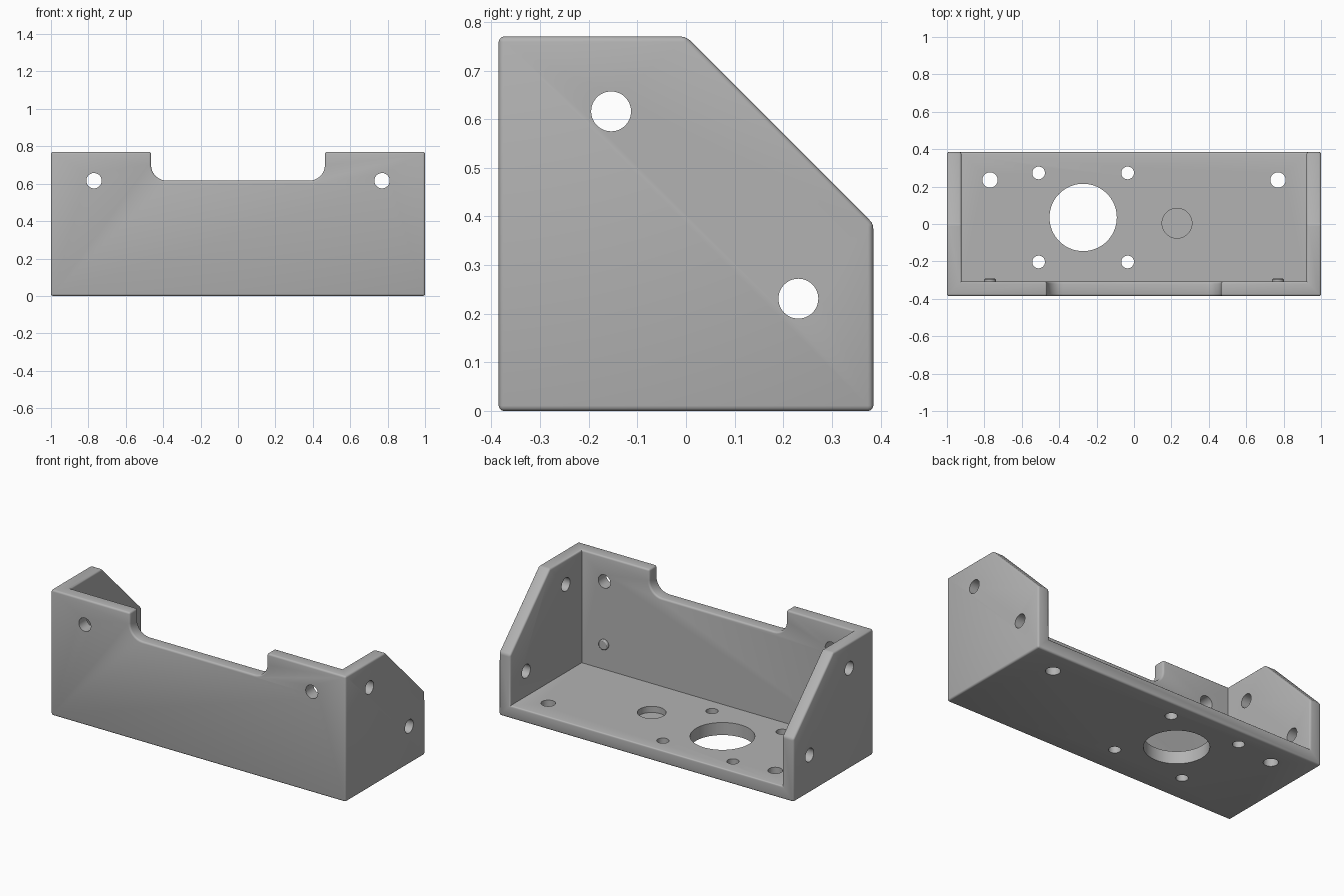
import bpy, bmesh, math
from mathutils import Matrix

cube = bpy.data.objects.get("Cube")
if cube:
    bpy.data.objects.remove(cube, do_unlink=True)

W, D, H = 1.0, 0.385, 0.77     # half width, half depth, height
T = 0.077                      # wall thickness
R = 0.041                      # screw hole radius

grey = bpy.data.materials.new("Plain grey")
grey.use_nodes = True
colour = (0.45, 0.45, 0.45, 1)
grey.diffuse_color = colour
grey.node_tree.nodes["Principled BSDF"].inputs["Base Color"].default_value = colour


def add_object(name, bm):
    bmesh.ops.recalc_face_normals(bm, faces=bm.faces)
    mesh = bpy.data.meshes.new(name)
    bm.to_mesh(mesh)
    bm.free()
    obj = bpy.data.objects.new(name, mesh)
    bpy.context.collection.objects.link(obj)
    mesh.materials.append(grey)
    return obj


def prism(name, points, vector):
    bm = bmesh.new()
    face = bm.faces.new([bm.verts.new(p) for p in points])
    new = bmesh.ops.extrude_face_region(bm, geom=[face])["geom"]
    bmesh.ops.translate(bm, vec=vector,
                        verts=[v for v in new if isinstance(v, bmesh.types.BMVert)])
    return add_object(name, bm)


def cylinder(name, centre, radius, length, axis, segments=48):
    turn = {"x": Matrix.Rotation(math.pi / 2, 4, "Y"),
            "y": Matrix.Rotation(math.pi / 2, 4, "X"),
            "z": Matrix.Identity(4)}[axis]
    bm = bmesh.new()
    bmesh.ops.create_cone(bm, cap_ends=True, segments=segments, radius1=radius,
                          radius2=radius, depth=length,
                          matrix=Matrix.Translation(centre) @ turn)
    return add_object(name, bm)


def cut(obj, cutters):
    for cutter in cutters:
        mod = obj.modifiers.new(cutter.name, "BOOLEAN")
        mod.operation, mod.solver, mod.object = "DIFFERENCE", "EXACT", cutter
    graph = bpy.context.evaluated_depsgraph_get()
    mesh = bpy.data.meshes.new_from_object(obj.evaluated_get(graph))
    obj.modifiers.clear()
    obj.data = mesh
    for cutter in cutters:
        bpy.data.objects.remove(cutter, do_unlink=True)


# Outer block with the sloped side profile
profile = [(-D, 0), (D, 0), (D, D), (0, H), (-D, H)]
bracket = prism("bracket", [(-W, y, z) for y, z in profile], (2 * W, 0, 0))

# Open cavity and rounded notch in the front wall
cavity = prism("cavity_cutter", [(x, y, T) for x, y in
               ((T - W, T - D), (W - T, T - D), (W - T, 1), (T - W, 1))], (0, 0, 1))
nx, nz, nr = 0.465, 0.616, 0.085
arc = [(nx - nr + nr * math.sin(a), nz + nr - nr * math.cos(a))
       for a in (i * math.pi / 16 for i in range(9))]
outline = arc + [(nx, 1), (-nx, 1)] + [(-x, z) for x, z in reversed(arc)]
notch = prism("notch_cutter", [(x, -0.6, z) for x, z in outline], (0, 0.4, 0))
cut(bracket, [cavity, notch])

# Soften the convex edges, keep the inside corners sharp
bm = bmesh.new()
bm.from_mesh(bracket.data)
bmesh.ops.remove_doubles(bm, verts=bm.verts, dist=0.0001)
bmesh.ops.dissolve_limit(bm, angle_limit=0.02, verts=bm.verts, edges=bm.edges)
rims = [e for e in bm.edges if len(e.link_faces) == 2
        and e.calc_face_angle_signed() > math.radians(30)]
bmesh.ops.bevel(bm, geom=rims, offset=0.011, offset_type="OFFSET", segments=3,
                profile=0.5, affect="EDGES", clamp_overlap=True)
bm.to_mesh(bracket.data)
bm.free()

# Screw holes, motor opening and blind recess
holes = [cylinder("side_hole", (0, y, z), R, 3, "x")
         for y, z in ((-0.154, 0.616), (0.231, 0.231))]
for x in (-0.77, 0.77):
    holes.append(cylinder("front_hole", (x, -D, 0.616), R, 0.4, "y"))
    holes.append(cylinder("floor_hole", (x, 0.235, 0), R, 0.4, "z"))
for x in (-0.51, -0.034):
    for y in (-0.203, 0.273):
        holes.append(cylinder("mount_hole", (x, y, 0), 0.034, 0.4, "z"))
holes.append(cylinder("motor_opening", (-0.272, 0.035, 0), 0.18, 0.4, "z", 72))
holes.append(cylinder("recess", (0.23, 0.004, 0.139), 0.08, 0.2, "z"))
cut(bracket, holes)

# Locating pins on the inner face of the front wall
pins = [cylinder(name, (x, T - D + 0.003, 0.231), 0.031, 0.026, "y", 32)
        for name, x in (("left_pin", 0.77), ("right_pin", -0.77))]
for pin in pins:
    mod = pin.modifiers.new("Bevel", "BEVEL")
    mod.width, mod.segments = 0.006, 2

for obj in [bracket] + pins:
    bpy.ops.object.select_all(action="DESELECT")
    obj.select_set(True)
    bpy.context.view_layer.objects.active = obj
    bpy.ops.object.shade_smooth_by_angle(angle=math.radians(35))
